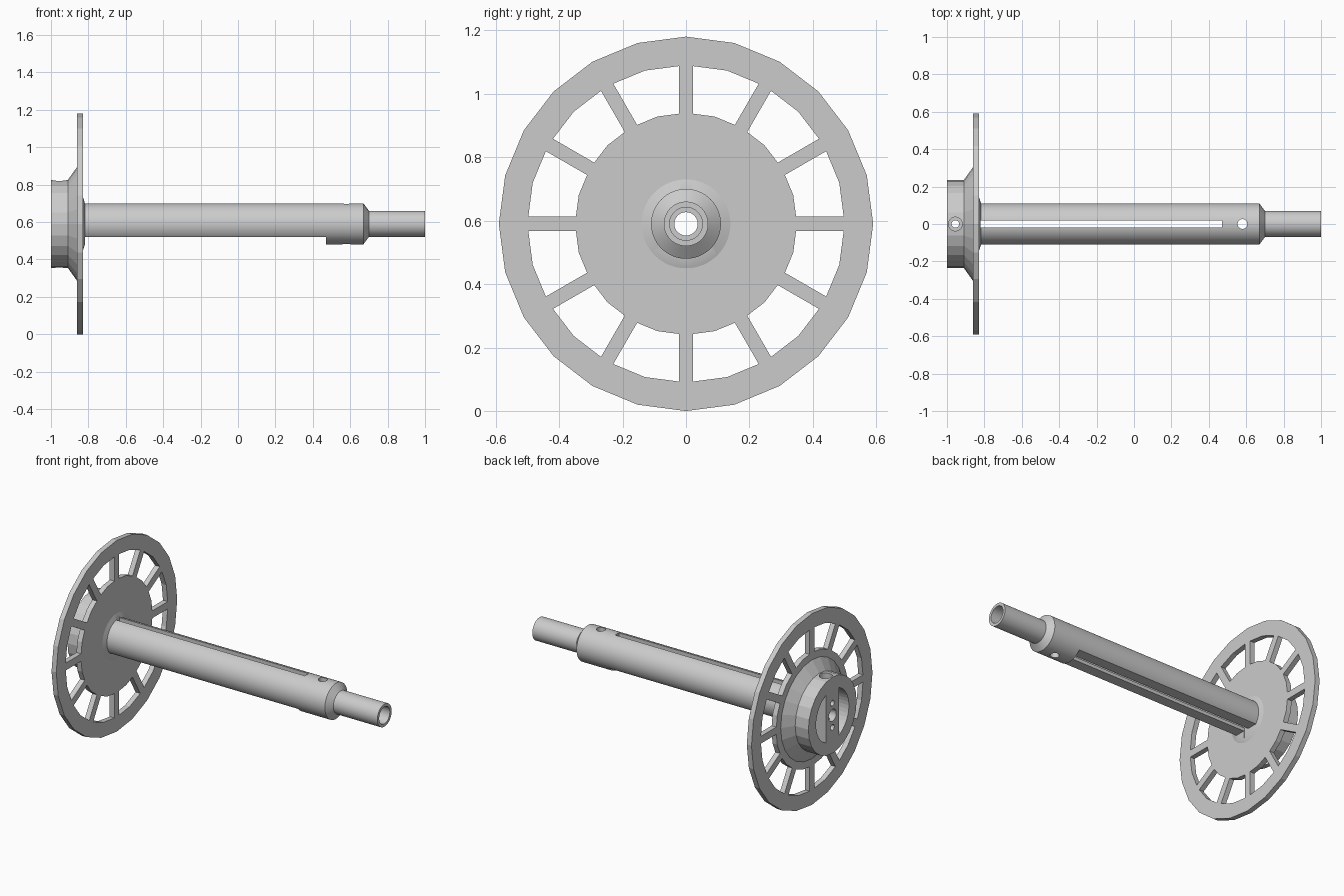
import bpy, bmesh, math
from mathutils import Matrix, Vector

if "Cube" in bpy.data.objects:
    bpy.data.objects.remove(bpy.data.objects["Cube"])

AXIS_Z = 0.59

grey = bpy.data.materials.new("plain grey")
grey.use_nodes = True
grey.diffuse_color = (0.6, 0.6, 0.6, 1)
grey.node_tree.nodes["Principled BSDF"].inputs["Base Color"].default_value = (0.6, 0.6, 0.6, 1)


def finish(name, bm):
    bmesh.ops.recalc_face_normals(bm, faces=bm.faces)
    mesh = bpy.data.meshes.new(name)
    bm.to_mesh(mesh)
    bm.free()
    mesh.materials.append(grey)
    obj = bpy.data.objects.new(name, mesh)
    bpy.context.collection.objects.link(obj)
    return obj


def turned(name, profile, sides):
    """Solid of revolution about the shaft axis from (x, radius) pairs."""
    bm = bmesh.new()
    rings = []
    for x, r in profile:
        angles = [2 * math.pi * i / sides for i in range(sides)]
        rings.append([bm.verts.new((x, r * math.sin(a), AXIS_Z + r * math.cos(a))) for a in angles])
    for a, b in zip(rings, rings[1:]):
        for i in range(sides):
            j = (i + 1) % sides
            bm.faces.new((a[i], a[j], b[j], b[i]))
    bm.faces.new(rings[0])
    bm.faces.new(rings[-1])
    return finish(name, bm)


def prism(name, outlines, x0, x1):
    """Extrude (y, z) outlines, relative to the shaft axis, along x."""
    bm = bmesh.new()
    for outline in outlines:
        face = bm.faces.new([bm.verts.new((x0, y, AXIS_Z + z)) for y, z in outline])
        moved = bmesh.ops.extrude_face_region(bm, geom=[face])["geom"]
        verts = [v for v in moved if isinstance(v, bmesh.types.BMVert)]
        bmesh.ops.translate(bm, verts=verts, vec=(x1 - x0, 0, 0))
    return finish(name, bm)


def box(name, x0, x1, y, z0, z1):
    return prism(name, [[(-y, z0), (y, z0), (y, z1), (-y, z1)]], x0, x1)


def upright(name, x, r, z0, z1, sides=24):
    """Vertical round cutter."""
    bm = bmesh.new()
    place = Matrix.Translation(Vector((x, 0, AXIS_Z + (z0 + z1) / 2)))
    bmesh.ops.create_cone(bm, cap_ends=True, segments=sides, radius1=r, radius2=r,
                          depth=z1 - z0, matrix=place)
    return finish(name, bm)


def cut(target, *cutters):
    for cutter in cutters:
        mod = target.modifiers.new("cut", 'BOOLEAN')
        mod.operation = 'DIFFERENCE'
        mod.solver = 'EXACT'
        mod.object = cutter
        bpy.context.view_layer.objects.active = target
        bpy.ops.object.modifier_apply(modifier=mod.name)
        bpy.data.objects.remove(cutter)


def smooth(obj, degrees):
    bpy.ops.object.select_all(action='DESELECT')
    obj.select_set(True)
    bpy.context.view_layer.objects.active = obj
    bpy.ops.object.shade_smooth_by_angle(angle=math.radians(degrees))


# Spoked wheel: twelve windows between parallel-sided spokes
INNER, OUTER, HALF = 0.35, 0.5, 0.0225
step = math.pi / 6
lean = HALF * math.tan(step / 4)


def window(angle):
    points = []
    for r, order in ((INNER, 1), (OUTER, -1)):
        c, s = math.cos(step), math.sin(step)
        u, v = r - lean, HALF
        arc = [(u, v),
               (r * math.cos(step / 2), r * math.sin(step / 2)),
               (u * c + v * s, u * s - v * c)]
        points += arc[::order]
    c, s = math.cos(angle), math.sin(angle)
    return [(c * u - s * v, s * u + c * v) for u, v in points]


wheel = turned("spoked_wheel", [(-0.86, 0.59), (-0.828, 0.59)], 24)
cut(wheel,
    prism("window_cutter", [window(k * step) for k in range(12)], -0.95, -0.75),
    turned("bore_cutter", [(-1.1, 0.037), (-0.7, 0.037)], 24))

# Hub with flared base, end pockets and set-screw hole
hub = turned("hub", [(-1, 0.235), (-0.91, 0.235), (-0.86, 0.305)], 24)


def pocket(side):
    r, inner = 0.16, 0.065
    limit = math.acos(inner / r)
    angles = [limit * (i / 8 - 1) for i in range(17)]
    return [(side * r * math.cos(a), r * math.sin(a)) for a in angles]


def disc_outline(z, r):
    return [(r * math.cos(k * step), z + r * math.sin(k * step)) for k in range(12)]


cut(hub,
    turned("bore_cutter", [(-1.1, 0.037), (-0.7, 0.037)], 24),
    prism("pocket_cutter", [pocket(1), pocket(-1)], -1.1, -0.88),
    prism("pin_cutter", [disc_outline(0.075, 0.018), disc_outline(-0.075, 0.018)], -1.1, -0.9),
    upright("screw_cutter", -0.955, 0.02, -0.4, 0.4),
    upright("recess_cutter", -0.955, 0.037, 0.17, 0.4))

# Hollow shaft with stepped nose, long slot, flat underside and pin hole
shaft = turned("shaft", [(-0.828, 0.14), (-0.818, 0.11), (0.67, 0.11), (0.70, 0.07), (1, 0.07)], 64)
cut(shaft,
    turned("tube_cutter", [(-0.9, 0.052), (1.1, 0.052)], 40),
    box("flat_cutter", -0.818, 0.47, 0.3, -0.3, -0.07),
    box("slot_cutter", -0.82, 0.47, 0.018, -0.3, 0.3),
    upright("pin_hole_cutter", 0.58, 0.026, -0.3, 0.3))
smooth(shaft, 25)
